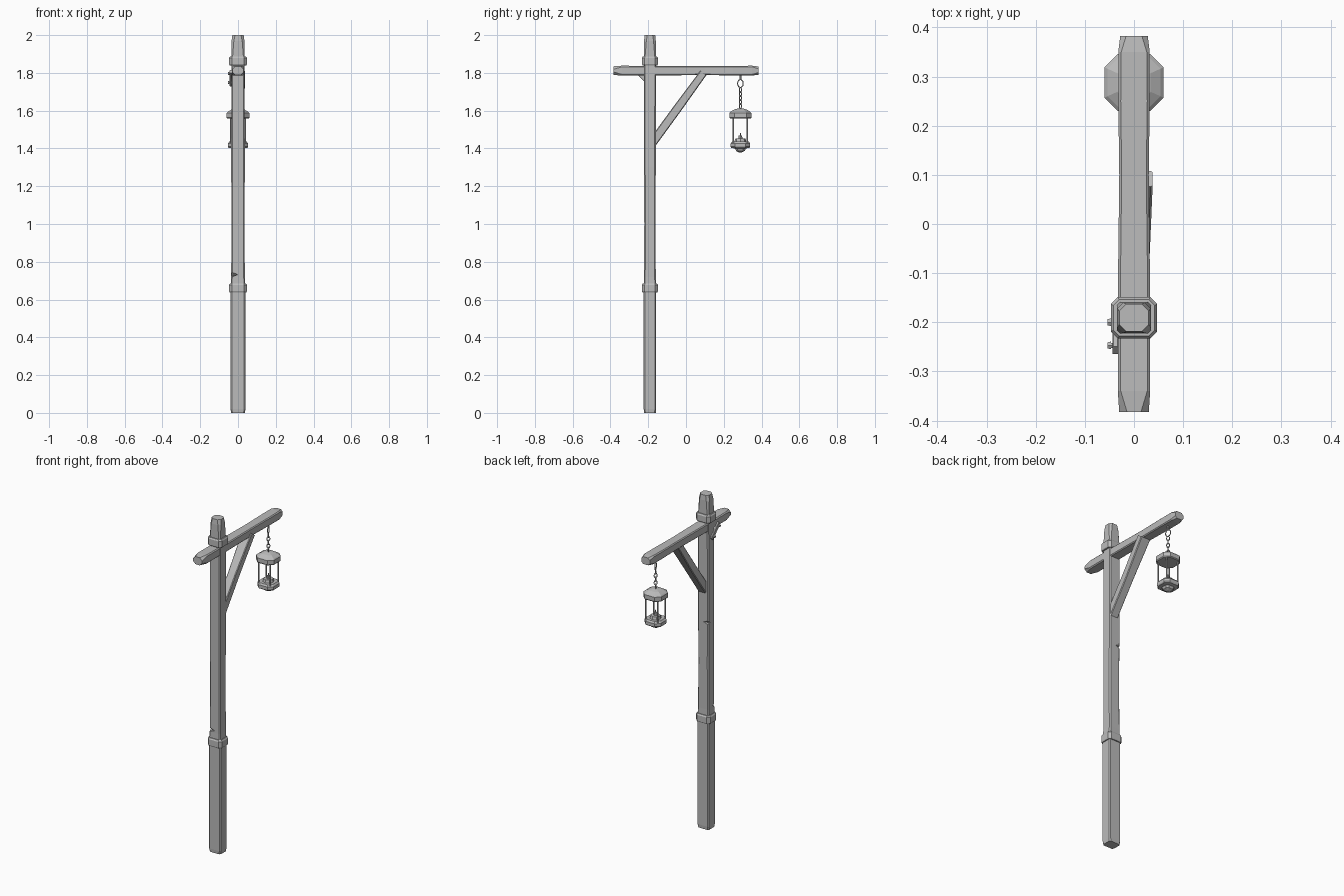
import bpy, bmesh, math
from mathutils import Matrix, Vector

cube = bpy.data.objects.get("Cube")
if cube:
    bpy.data.objects.remove(cube, do_unlink=True)

GREY = (0.5, 0.5, 0.5, 1.0)
mat = bpy.data.materials.new("plain_grey")
mat.use_nodes = True
mat.diffuse_color = GREY
mat.node_tree.nodes["Principled BSDF"].inputs["Base Color"].default_value = GREY


def finish(name, bm, matrix=Matrix()):
    bmesh.ops.recalc_face_normals(bm, faces=bm.faces)
    bm.transform(matrix)
    mesh = bpy.data.meshes.new(name)
    bm.to_mesh(mesh)
    bm.free()
    mesh.materials.append(mat)
    obj = bpy.data.objects.new(name, mesh)
    bpy.context.collection.objects.link(obj)
    return obj


def loft(name, sections, matrix=Matrix()):
    """Skin chamfered rectangles (height, half width, half depth, chamfer) along z."""
    bm = bmesh.new()
    rings = []
    for z, a, b, c in sections:
        outline = [(a, c - b), (a, b - c), (a - c, b), (c - a, b),
                   (-a, b - c), (-a, c - b), (c - a, -b), (a - c, -b)]
        rings.append([bm.verts.new((x, y, z)) for x, y in outline])
    for low, high in zip(rings, rings[1:]):
        for i in range(8):
            j = (i + 1) % 8
            bm.faces.new((low[i], low[j], high[j], high[i]))
    bm.faces.new(rings[0])
    bm.faces.new(rings[-1])
    return finish(name, bm, matrix)


def rod(name, start, end, r1, r2=None, sides=6):
    start, end = Vector(start), Vector(end)
    d = end - start
    bm = bmesh.new()
    bmesh.ops.create_cone(bm, cap_ends=True, segments=sides, radius1=r1,
                          radius2=r1 if r2 is None else r2, depth=d.length)
    turn = d.to_track_quat('Z', 'Y').to_matrix().to_4x4()
    return finish(name, bm, Matrix.Translation((start + end) / 2) @ turn)


def ring(name, center, half_w, half_h, thick, turn):
    """Oval link standing upright, turned about z."""
    bm = bmesh.new()
    n, m = 12, 5
    rows = []
    for i in range(n):
        a = math.tau * i / n
        mid = Vector((0, half_w * math.cos(a), half_h * math.sin(a)))
        out = Vector((0, math.cos(a), math.sin(a)))
        rows.append([bm.verts.new(mid + thick * (out * math.cos(t) + Vector((math.sin(t), 0, 0))))
                     for t in (math.tau * k / m for k in range(m))])
    for i in range(n):
        p, q = rows[i], rows[(i + 1) % n]
        for k in range(m):
            bm.faces.new((p[k], p[(k + 1) % m], q[(k + 1) % m], q[k]))
    return finish(name, bm, Matrix.Translation(center) @ Matrix.Rotation(turn, 4, 'Z'))


def at(x, y, z=0):
    return Matrix.Translation((x, y, z))


def notch(target, center, size):
    """Cut a wedge-shaped split out of a post edge."""
    bm = bmesh.new()
    bmesh.ops.create_cube(bm, size=1)
    turn = Matrix.Rotation(math.radians(45), 4, 'X')
    flat = Matrix.Diagonal((size[0], size[1], size[2], 1))
    cutter = finish("notch_cutter", bm, at(*center) @ flat @ Matrix.Rotation(math.radians(45), 4, 'Y') @ turn)
    cutter.hide_render = True
    mod = target.modifiers.new("notch", 'BOOLEAN')
    mod.object = cutter
    mod.solver = 'EXACT'
    bpy.context.view_layer.objects.active = target
    bpy.ops.object.modifier_apply(modifier=mod.name)
    bpy.data.objects.remove(cutter, do_unlink=True)


# Upright post, thicker at the foot and worn at the top
POST_Y = -0.191
post = loft("post", [(0, .037, .031, .008), (.02, .039, .033, .006), (.66, .039, .033, .006),
                     (.72, .036, .031, .006), (1.0, .035, .030, .007), (1.3, .036, .031, .006),
                     (1.88, .035, .032, .006), (1.97, .034, .031, .012), (2.0, .030, .028, .014)],
            at(0, POST_Y))
notch(post, (-.038, POST_Y - .031, .73), (.045, .025, .016))
notch(post, (-.037, POST_Y + .031, 1.24), (.04, .025, .014))

# Bands wrapped round the post
for name, z in (("lower_band", .638), ("upper_band", 1.84)):
    loft(name, [(z, .044, .039, .012), (z + .006, .047, .042, .014),
                (z + .040, .047, .042, .014), (z + .048, .042, .037, .012)], at(0, POST_Y))

# Cross beam running front to back
along_y = at(0, 0, 1.812) @ Matrix.Rotation(math.radians(-90), 4, 'X')
loft("beam", [(-.383, .030, .023, .016), (-.34, .033, .026, .006), (-.15, .033, .025, .005),
              (.1, .030, .024, .005), (.25, .032, .025, .005), (.35, .032, .026, .006),
              (.383, .028, .022, .012)], along_y)

# Diagonal brace, let into the side of the beam
foot, head = Vector((.006, -.185, 1.42)), Vector((.006, .092, 1.80))
d = head - foot
lean = Matrix.Rotation(-math.atan2(d.y, d.z), 4, 'X')
loft("brace", [(0, .026, .023, .004), (d.length * .5, .026, .023, .004),
               (d.length, .032, .020, .004)], Matrix.Translation(foot) @ lean)

# Small corner strut with two pegs on the right side
strut_turn = Matrix.Rotation(math.radians(45), 4, 'X')
loft("corner_strut", [(-.05, .006, .011, .002), (.05, .006, .011, .002)],
     at(-.038, -.222, 1.772) @ strut_turn)
for y, z in ((-.247, 1.796), (-.200, 1.749)):
    rod("strut_peg", (-.036, y, z), (-.049, y, z), .006)
    rod("strut_peg_head", (-.047, y, z), (-.054, y, z), .009, .007)

# Hook, ring and chain
LY = 0.288
rod("hook", (0, LY, 1.79), (0, LY, 1.762), .005)
ring("hanging_ring", (0, LY, 1.744), .016, .021, .003, math.radians(20))
for i in range(5):
    ring("chain_link", (0, LY, 1.710 - i * .0215), .008, .014, .0028,
         math.radians(45 + 90 * i))

# Lantern roof
loft("lantern_roof", [(1.558, .056, .054, .025), (1.563, .060, .058, .027), (1.588, .060, .058, .027),
                      (1.594, .054, .052, .024), (1.606, .034, .033, .014), (1.612, .012, .012, .004)],
     at(0, LY))

# Lantern base with a pointed underside
loft("lantern_base", [(1.379, .008, .008, .003), (1.387, .024, .023, .010), (1.400, .030, .029, .013),
                      (1.403, .050, .048, .022), (1.409, .054, .052, .024), (1.426, .054, .052, .024),
                      (1.436, .046, .045, .021)], at(0, LY))

# Four corner bars of the lantern
for sx in (-1, 1):
    for sy in (-1, 1):
        x, y = sx * .039, LY + sy * .037
        rod("lantern_bar", (x, y, 1.43), (x, y, 1.562), .004)

# Candle on its dish
rod("candle_dish", (0, LY, 1.434), (0, LY, 1.452), .032, .027, 8)
rod("candle", (0, LY, 1.45), (0, LY, 1.468), .011, .009, 8)
rod("wick", (0, LY, 1.466), (0, LY, 1.482), .003)
